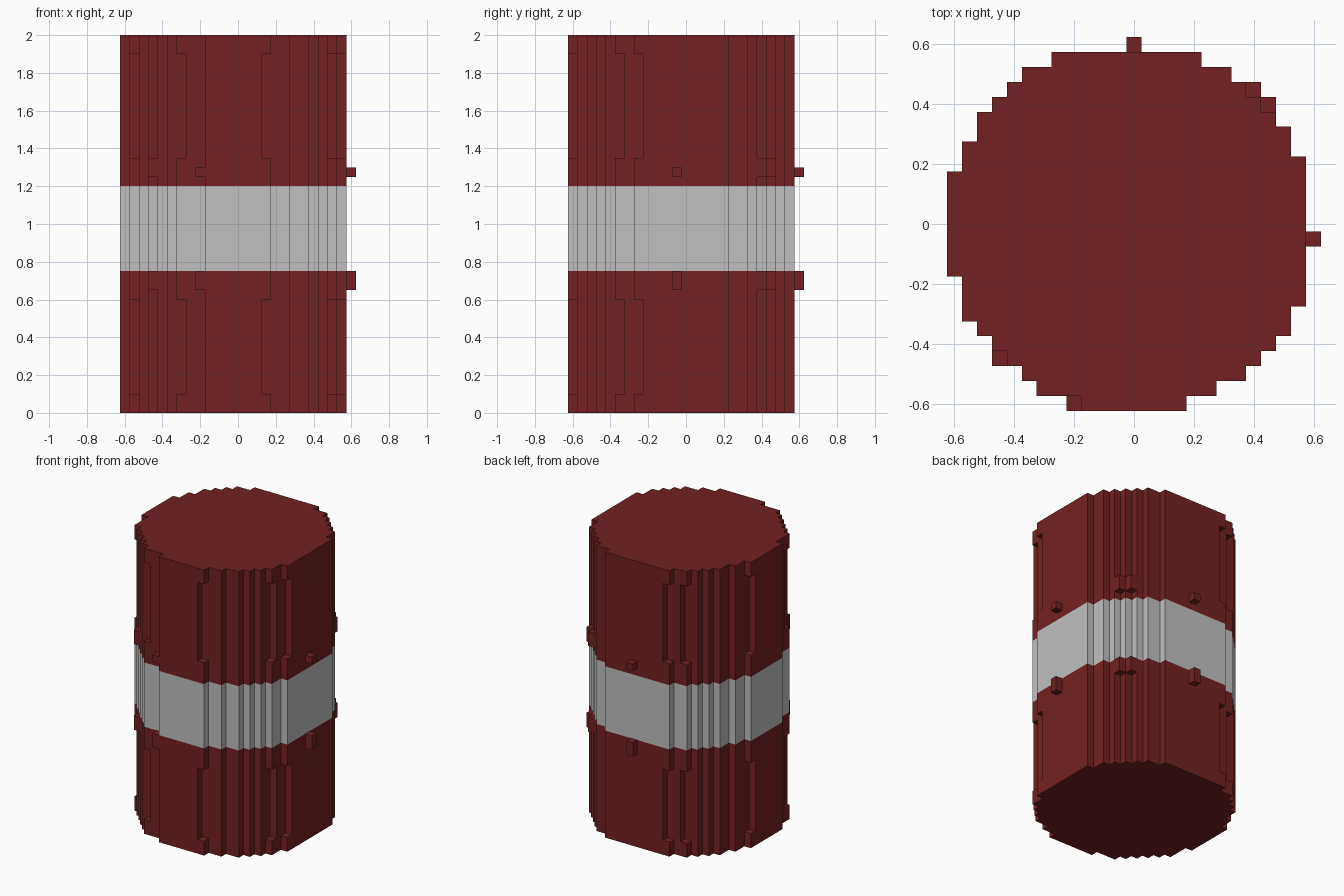
import bpy
import bmesh

if "Cube" in bpy.data.objects:
    bpy.data.objects.remove(bpy.data.objects["Cube"], do_unlink=True)

CELL = 0.05     # size of one grid cell
ORIGIN = -0.625  # x and y of grid line 0


def material(name, rgb):
    mat = bpy.data.materials.new(name)
    mat.use_nodes = True
    mat.diffuse_color = (*rgb, 1)
    bsdf = mat.node_tree.nodes["Principled BSDF"]
    bsdf.inputs["Base Color"].default_value = (*rgb, 1)
    bsdf.inputs["Roughness"].default_value = 0.8
    return mat


RED = material("dark red", (0.171, 0.0153, 0.0168))
GREY = material("light grey", (0.527, 0.527, 0.527))


def finish(name, bm, mat):
    bmesh.ops.recalc_face_normals(bm, faces=bm.faces)
    mesh = bpy.data.meshes.new(name)
    bm.to_mesh(mesh)
    bm.free()
    mesh.materials.append(mat)
    bpy.context.collection.objects.link(bpy.data.objects.new(name, mesh))


def outline(rows):
    """Stepped outline around rows of cells, each given as (start, end)."""
    points = []
    for j, (_, end) in enumerate(rows):
        points += [(end, j), (end, j + 1)]
    for j, (start, _) in reversed(list(enumerate(rows))):
        points += [(start, j + 1), (start, j)]
    # keep only true corners
    points = [p for k, p in enumerate(points) if p != points[k - 1]]
    n = len(points)
    return [p for k, p in enumerate(points)
            if not any(points[k - 1][a] == p[a] == points[(k + 1) % n][a] for a in (0, 1))]


def prism(bm, points, z0, z1):
    """Extrude a grid outline between two heights."""
    base = [bm.verts.new((ORIGIN + i * CELL, ORIGIN + j * CELL, z0)) for i, j in points]
    bottom = bm.faces.new(base)
    top = bmesh.ops.extrude_face_region(bm, geom=[bottom], use_keep_orig=True)
    verts = [v for v in top["geom"] if isinstance(v, bmesh.types.BMVert)]
    bmesh.ops.translate(bm, verts=verts, vec=(0, 0, z1 - z0))


def block(bm, cell, z0, z1):
    i, j = cell
    prism(bm, [(i, j), (i + 1, j), (i + 1, j + 1), (i, j + 1)], z0, z1)


# Round section, row by row from front to back
FULL = [(9, 16), (6, 18), (5, 20), (4, 21), (3, 22), (2, 23), (1, 23), (1, 24), (1, 24)]
FULL += [(0, 24)] * 7
FULL += [(1, 24), (1, 23), (2, 23), (2, 22), (3, 21), (4, 20), (5, 19), (7, 17)]

# Corner cells that are cut back along the walls, mirrored across the diagonal
NOTCHES = [(15, 0), (6, 1), (22, 5), (23, 7)]
NOTCHES += [(j, i) for i, j in NOTCHES]
WALL = list(FULL)
for i, j in NOTCHES:
    start, end = WALL[j]
    WALL[j] = (start + 1, end) if i == start else (start, end - 1)

SIDE_STUDS = [(24, 11), (12, 24), (8, 0)]
CORNER_STUDS = [(3, 3), (20, 21), (21, 20)]


def drum(name, z0, z1, rims, side_z, corner_z):
    # wall
    bm = bmesh.new()
    prism(bm, outline(WALL), z0, z1)
    finish(name + "_drum", bm, RED)
    # rim blocks filling the notches at both ends
    bm = bmesh.new()
    for cell in NOTCHES:
        for low, high in rims:
            block(bm, cell, low, high)
    finish(name + "_rim_blocks", bm, RED)
    # small studs next to the band
    bm = bmesh.new()
    for cells, span in ((SIDE_STUDS, side_z), (CORNER_STUDS, corner_z)):
        for cell in cells:
            block(bm, cell, *span)
    finish(name + "_studs", bm, RED)


drum("lower", 0, 0.75, [(0, 0.1), (0.6, 0.75)], (0.65, 0.75), (0.65, 0.75))
drum("upper", 1.2, 2.0, [(1.2, 1.35), (1.9, 2.0)], (1.25, 1.3), (1.25, 1.35))

# Pale band around the middle
bm = bmesh.new()
prism(bm, outline(FULL), 0.75, 1.2)
finish("middle_band", bm, GREY)
